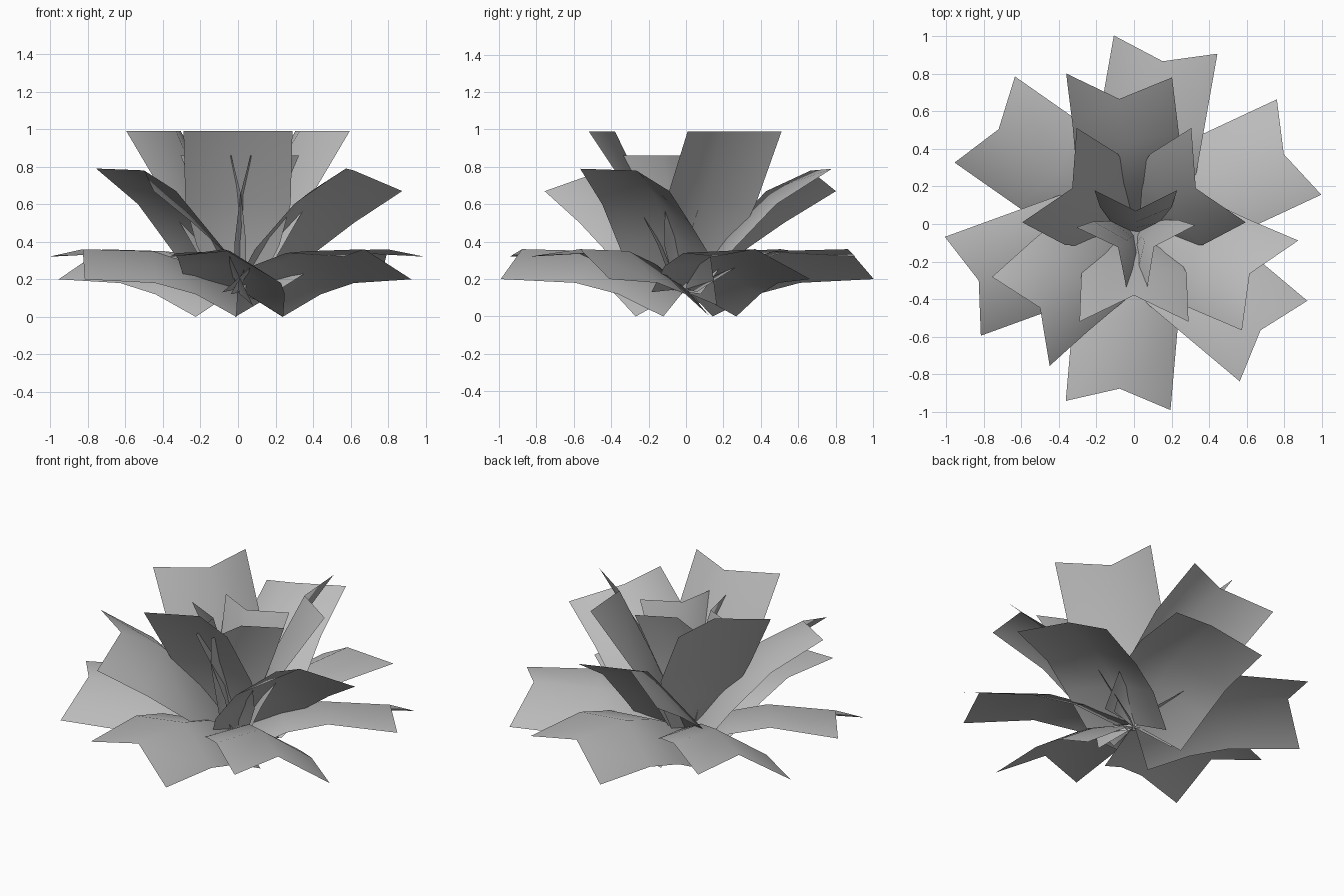
import bpy
import bmesh
from math import radians
from mathutils import Matrix

default_cube = bpy.data.objects.get("Cube")
if default_cube:
    bpy.data.objects.remove(default_cube)

# One plain grey for every leaf
grey = bpy.data.materials.new("leaf grey")
grey.use_nodes = True
colour = (0.5, 0.5, 0.5, 1)
grey.diffuse_color = colour
grey.node_tree.nodes["Principled BSDF"].inputs["Base Color"].default_value = colour


def flip(edge):
    """The same edge on the other side of the ridge."""
    return [(along, -across, up) for along, across, up in edge]


def leaf(name, angle, lines, centre):
    """Folded sheet between two edges and a ridge, notched at the tip."""
    bm = bmesh.new()
    columns = [[bm.verts.new(point) for point in line] for line in lines]
    rows = list(zip(*columns))
    for low, high in zip(rows, rows[1:]):
        for k in range(2):
            face = bm.faces.new((low[k], low[k + 1], high[k + 1], high[k]))
            face.smooth = True
    bmesh.ops.recalc_face_normals(bm, faces=bm.faces)
    if sum(face.normal.z for face in bm.faces) < 0:
        bmesh.ops.reverse_faces(bm, faces=bm.faces)
    turn = Matrix.Rotation(radians(angle), 4, "Z")
    bm.transform(Matrix.Translation(centre) @ turn)
    mesh = bpy.data.meshes.new(name)
    bm.to_mesh(mesh)
    bm.free()
    mesh.materials.append(grey)
    bpy.context.collection.objects.link(bpy.data.objects.new(name, mesh))


def ring(name, angles, edge_a, ridge, edge_b=None, centre=(0, 0, 0)):
    """Leaves of one kind, pointing in the given directions."""
    lines = (edge_a, ridge, edge_b or flip(edge_a))
    for number, angle in enumerate(angles, start=1):
        leaf(f"{name}_{number}", angle, lines, centre)


# Lines run from base to tip as (along, across, up)

# Six low spreading leaves, rolled to one side
ring("outer_leaf", (80, 200, 320, 25, 145, 265),
     edge_a=[(.1, .25, 0), (.34, .28, .12), (.57, .28, .18), (.97, .28, .2)],
     ridge=[(0, 0, .15), (.25, 0, .28), (.48, 0, .35), (.88, 0, .36)],
     edge_b=[(.1, -.25, .13), (.33, -.28, .27), (.57, -.28, .34), (.97, -.28, .32)])

# Three rising leaves, rolled the same way
ring("middle_leaf", (95, 220, 335),
     edge_a=[(.08, .22, .06), (.29, .28, .32), (.55, .28, .5), (.83, .29, .67)],
     ridge=[(0, 0, .13), (.21, 0, .44), (.43, 0, .67), (.67, .02, .78)],
     edge_b=[(.06, -.22, .12), (.23, -.28, .36), (.46, -.28, .6), (.76, -.27, .79)])

# Three tall leaves
ring("tall_leaf", (30, 150, 270),
     edge_a=[(.06, .1, .14), (.15, .22, .38), (.26, .28, .6), (.52, .29, .99)],
     ridge=[(0, 0, .13), (.09, 0, .36), (.2, 0, .62), (.38, 0, .99)])

# Three steep leaves at the heart
ring("heart_leaf", (90, 218, 324),
     edge_a=[(.02, .08, .15), (.06, .13, .4), (.14, .19, .65), (.23, .22, .86)],
     ridge=[(0, 0, .13), (.03, 0, .4), (.06, 0, .65), (.12, 0, .86)],
     centre=(.01, -.05, 0))
